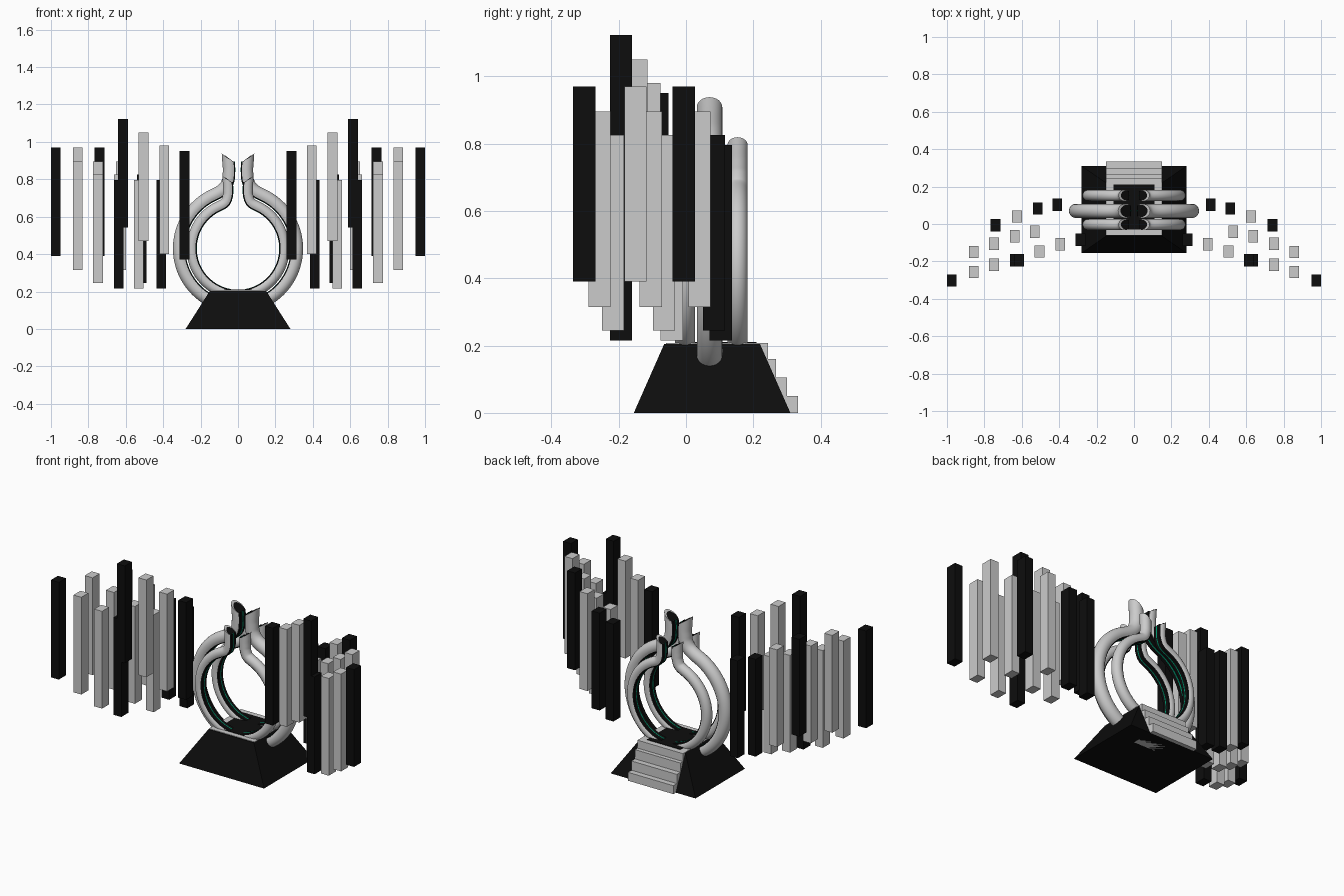
import bpy, bmesh, math
from mathutils import Vector

if "Cube" in bpy.data.objects:
    bpy.data.objects.remove(bpy.data.objects["Cube"])


def material(name, col):
    m = bpy.data.materials.new(name)
    m.diffuse_color = (*col, 1)
    m.use_nodes = True
    m.node_tree.nodes["Principled BSDF"].inputs["Base Color"].default_value = m.diffuse_color
    return m


BLACK = material("black", (0.004, 0.004, 0.004))
GREEN = material("green", (0.0, 0.35, 0.18))


def make(name, bm, mat=None, mirror=False, smooth=False):
    bmesh.ops.recalc_face_normals(bm, faces=bm.faces)
    me = bpy.data.meshes.new(name)
    bm.to_mesh(me)
    bm.free()
    ob = bpy.data.objects.new(name, me)
    bpy.context.collection.objects.link(ob)
    if mat:
        me.materials.append(mat)
    if smooth:
        bpy.ops.object.select_all(action='DESELECT')
        ob.select_set(True)
        bpy.context.view_layer.objects.active = ob
        bpy.ops.object.shade_smooth_by_angle(angle=math.radians(35))
    if mirror:
        ob.modifiers.new("mirror", 'MIRROR')
    return ob


def box(bm, x0, x1, y0, y1, z0, z1):
    vs = bmesh.ops.create_cube(bm, size=1)['verts']
    for v in vs:
        v.co = ((x0 + x1) / 2 + v.co.x * (x1 - x0),
                (y0 + y1) / 2 + v.co.y * (y1 - y0),
                (z0 + z1) / 2 + v.co.z * (z1 - z0))
    return vs


# sloped base
bm = bmesh.new()
for v in box(bm, -0.28, 0.28, -0.155, 0.31, 0, 0.204):
    if v.co.z > 0.1:
        v.co.x *= 0.15 / 0.28
        v.co.y = -0.065 if v.co.y < 0 else 0.22
make("base", bm, BLACK)

# landing slab and rear steps
bm = bmesh.new()
box(bm, -0.15, 0.15, -0.06, 0.243, 0.16, 0.207)
for y, z in ((0.267, 0.16), (0.30, 0.105), (0.333, 0.05)):
    box(bm, -0.15, 0.15, 0.18, y, z - 0.055 if z > 0.06 else 0, z)
make("steps", bm)
bm = bmesh.new()
box(bm, -0.11, 0.11, -0.03, 0.21, 0.19, 0.21)
make("floor_panel", bm, BLACK)


def ring_path(R, start, neck):
    """Arc about (0, .43), then a smooth curve through the neck points."""
    arc = [Vector((R * math.cos(a), 0.43 + R * math.sin(a)))
           for a in (math.radians(start + (66 - start) * i / 36) for i in range(37))]
    pts = [arc[-2], arc[-1]] + [Vector(p) for p in neck]
    pts.append(pts[-1] * 2 - pts[-2])
    out = arc[:]
    for p0, p1, p2, p3 in zip(pts, pts[1:], pts[2:], pts[3:]):
        m1, m2 = (p2 - p0) / 2, (p3 - p1) / 2
        d = (p2 - p1).length
        if (p1 - p0).length < d * 0.6:
            m1 = (p1 - p0).normalized() * d
        for k in range(1, 6):
            t = k / 5
            out.append(p1 * (2*t**3 - 3*t*t + 1) + m1 * (t**3 - 2*t*t + t)
                       + p2 * (3*t*t - 2*t**3) + m2 * (t**3 - t*t))
    return out


def sweep(bm, path, prof, y, slant, extra=0.0):
    """Sweep an (outward, y) profile along an x-z path, with a slanted tip."""
    rows = []
    last = len(path) - 1
    for i, p in enumerate(path):
        t = (path[min(i + 1, last)] - path[max(i - 1, 0)]).normalized()
        n = Vector((t.y, -t.x))
        row = []
        for a, b in prof:
            q = p + n * a + (t * (a * slant + extra) if i == last else Vector((0, 0)))
            row.append(bm.verts.new((q.x, y + b, q.y)))
        rows.append(row)
    k = len(prof)
    for r, s in zip(rows, rows[1:]):
        for j in range(k):
            bm.faces.new((r[j], r[(j + 1) % k], s[(j + 1) % k], s[j]))
    bm.faces.new(rows[0])
    bm.faces.new(rows[-1])


def half_ring(name, y, R, r, start, neck):
    path = ring_path(R, start, neck)
    angs = [math.radians(-125 + 250 * i / 16) for i in range(17)]
    shell = [(r * math.cos(a), r * math.sin(a)) for a in angs]
    core = [(a * 0.86 - 0.009, b * 0.86) for a, b in shell]
    edge = -0.57 * r * 0.86 - 0.009
    strip = [(edge - 0.001, -0.1 * r), (edge - 0.001, 0.1 * r),
             (edge + 0.004, 0.1 * r), (edge + 0.004, -0.1 * r)]
    for part, prof, mat, extra in (("shell", shell, None, 0),
                                   ("lining", core, BLACK, 0.003),
                                   ("light_strip", strip, GREEN, 0)):
        bm = bmesh.new()
        sweep(bm, path, prof, y, 0.85, extra)
        make(name + "_" + part, bm, mat, mirror=True, smooth=True)


# open rings with upright necks: one large in the middle, two small outside
half_ring("large_ring", 0.07, 0.31, 0.038, -68,
          [(0.075, 0.745), (0.05, 0.785), (0.044, 0.83), (0.047, 0.908)])
small_neck = [(0.066, 0.675), (0.052, 0.71), (0.05, 0.74), (0.052, 0.795)]
half_ring("front_small_ring", -0.003, 0.245, 0.03, -80, small_neck)
half_ring("rear_small_ring", 0.153, 0.245, 0.03, -80, small_neck)

# floating pillars: (x, y, top), all the same height, mirrored left to right
dark = [(0.974, -0.302, 0.97), (0.74, -0.007, 0.97), (0.615, -0.193, 1.122),
        (0.638, -0.193, 0.795), (0.515, 0.083, 0.825), (0.41, 0.103, 0.795),
        (0.286, -0.085, 0.95)]
light = [(0.857, -0.15, 0.97), (0.857, -0.257, 0.895), (0.748, -0.105, 0.895),
         (0.748, -0.217, 0.825), (0.625, 0.04, 0.895), (0.638, -0.065, 0.825),
         (0.505, -0.147, 1.05), (0.53, -0.042, 0.795), (0.395, -0.108, 0.98)]
for name, items, mat in (("dark_pillars", dark, BLACK), ("light_pillars", light, None)):
    bm = bmesh.new()
    for x, y, top in items:
        box(bm, x - 0.026, x + 0.026, y - 0.033, y + 0.033, top - 0.58, top)
    make(name, bm, mat, mirror=True)
